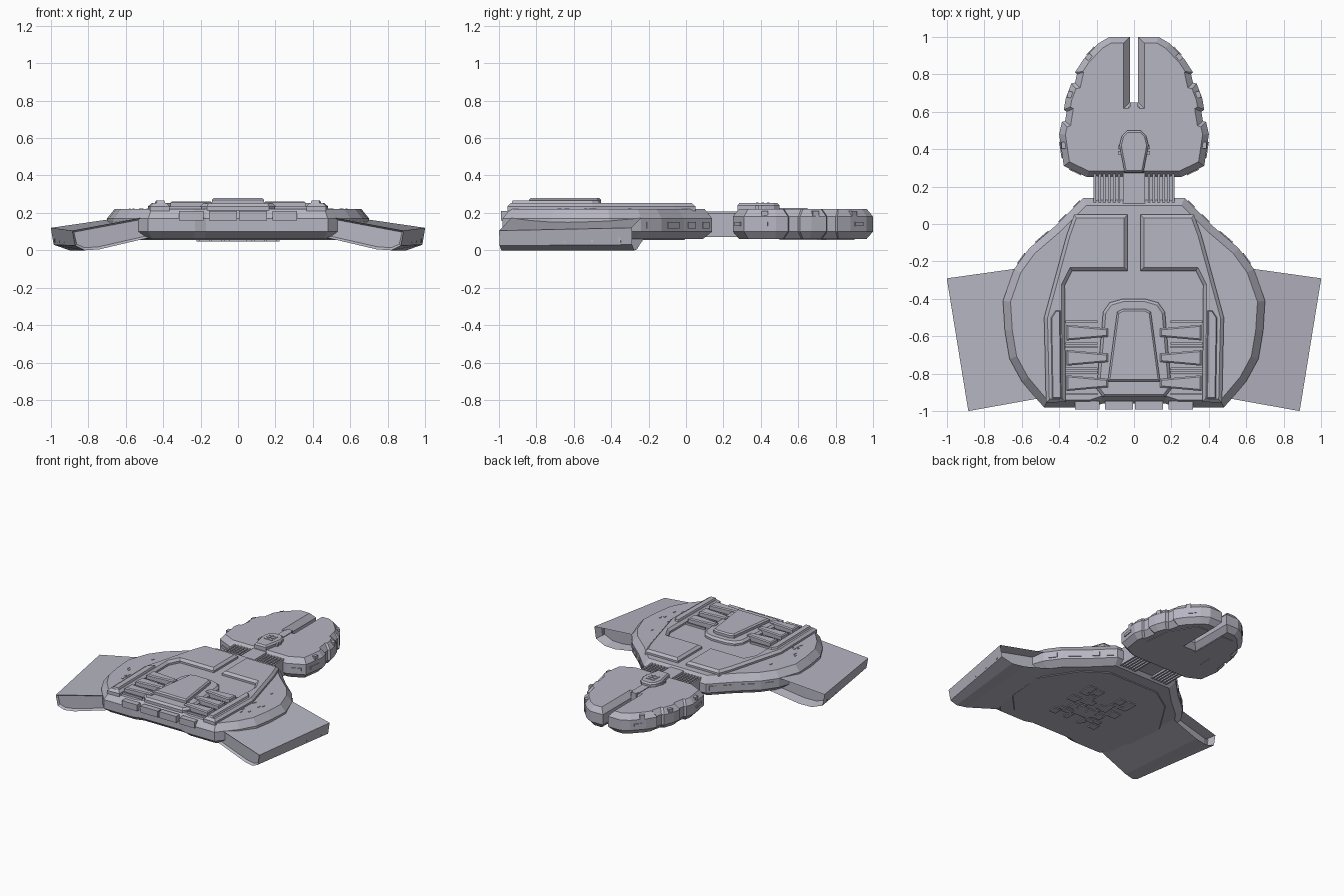
import bpy, bmesh, math, random
from mathutils import Vector, Matrix

random.seed(4)
if "Cube" in bpy.data.objects:
    bpy.data.objects.remove(bpy.data.objects["Cube"])

grey = bpy.data.materials.new("lavender grey")
grey.use_nodes = True
COLOUR = (0.47, 0.465, 0.54, 1)
grey.diffuse_color = COLOUR
grey.node_tree.nodes["Principled BSDF"].inputs["Base Color"].default_value = COLOUR


def finish(name, bm):
    bmesh.ops.recalc_face_normals(bm, faces=bm.faces)
    mesh = bpy.data.meshes.new(name)
    bm.to_mesh(mesh)
    bm.free()
    mesh.materials.append(grey)
    ob = bpy.data.objects.new(name, mesh)
    bpy.context.collection.objects.link(ob)
    return ob


def mirrored(half):
    """Closed anticlockwise outline from its right half, listed rear to front."""
    return half + [(-x, y) for x, y in reversed(half)]


def inset(pts, d):
    """Mitred inward offset of an anticlockwise outline."""
    out = []
    for i, p in enumerate(pts):
        a, b, c = Vector(pts[i - 1]), Vector(p), Vector(pts[(i + 1) % len(pts)])
        u, v = (b - a).normalized(), (c - b).normalized()
        n1, n2 = Vector((-u.y, u.x)), Vector((-v.y, v.x))
        out.append(b + (n1 + n2) * d / max(0.3, 1 + n1.dot(n2)))
    return out


def loft(name, outline, levels):
    """Stack copies of an outline; levels are (height, inset)."""
    bm = bmesh.new()
    rings = [[bm.verts.new((p[0], p[1], z)) for p in inset(outline, d)] for z, d in levels]
    for lo, hi in zip(rings, rings[1:]):
        for i in range(len(lo)):
            bm.faces.new((lo[i - 1], lo[i], hi[i], hi[i - 1]))
    bm.faces.new(rings[0][::-1])
    bm.faces.new(rings[-1])
    return finish(name, bm)


def boxes(name, items):
    """One object made from boxes given as (centre, size, turn about z)."""
    bm = bmesh.new()
    for c, s, turn in items:
        m = Matrix.Translation(c) @ Matrix.Rotation(turn, 4, "Z") @ Matrix.Diagonal((*s, 1))
        bmesh.ops.create_cube(bm, size=1, matrix=m)
    return finish(name, bm)


def flip(pts):
    return [(-x, y) for x, y in reversed(pts)]


def edge_plates(name, outline, z, height, skip):
    """Thin plates fixed to the vertical rim of an outline."""
    items = []
    for i, p in enumerate(outline):
        a, b = Vector(outline[i - 1]), Vector(p)
        e = b - a
        mid = (a + b) / 2
        if e.length < 0.09 or skip(mid):
            continue
        items.append(((mid.x, mid.y, z), (e.length * 0.5, 0.012, height), math.atan2(e.y, e.x)))
    return boxes(name, items)


# Main hull: faceted disc with a chamfered rim and a notched stern
hull = mirrored([(0.17, -0.96), (0.23, -0.98), (0.48, -0.98), (0.52, -0.935), (0.6, -0.84),
                 (0.665, -0.72), (0.69, -0.57), (0.7, -0.41), (0.64, -0.24), (0.56, -0.13),
                 (0.42, -0.01), (0.34, 0.07), (0.27, 0.14)])
loft("main_hull", hull, [(0.06, 0.05), (0.1, 0), (0.17, 0), (0.22, 0.04)])
edge_plates("hull_rim_plates", hull, 0.135, 0.035, lambda m: m.y < -0.2 or m.y > 0.13)
boxes("stern_blocks", [((s * x, -0.968, 0.185), (w, 0.044, 0.05), 0)
                       for s in (-1, 1) for x, w in ((0.25, 0.13), (0.08, 0.15))])

# Raised deck on each side of the centre slot, wrapped around the engine bay
deck = [(0.035, -0.25), (0.33, -0.25), (0.37, -0.33), (0.365, -0.95), (0.47, -0.955),
        (0.48, -0.5), (0.36, -0.06), (0.32, 0.05), (0.035, 0.05)]
rail = [(0.385, -0.935), (0.44, -0.935), (0.447, -0.5), (0.42, -0.46), (0.39, -0.46)]
for side, turn in (("left", list), ("right", flip)):
    loft(side + "_deck", turn(deck), [(0.21, 0), (0.235, 0), (0.252, 0.018)])
    loft(side + "_deck_rail", turn(rail), [(0.245, 0), (0.265, 0.008)])

# Engine bay: frame, raised hatch and tapering ribs
frame = mirrored([(0.165, -0.925), (0.2, -0.88), (0.165, -0.47), (0.13, -0.42), (0.06, -0.4)])
loft("engine_frame", frame, [(0.21, 0), (0.235, 0), (0.25, 0.015)])
hatch = mirrored([(0.14, -0.84), (0.09, -0.47), (0.06, -0.455)])
loft("engine_hatch", hatch, [(0.24, 0), (0.27, 0), (0.28, 0.01)])
for i, y in enumerate((-0.58, -0.715, -0.85)):
    rib = [(0.14, y - 0.022), (0.36, y - 0.042), (0.36, y + 0.042), (0.14, y + 0.022)]
    for side, turn in (("left", list), ("right", flip)):
        loft(f"{side}_engine_rib_{i + 1}", turn(rib), [(0.21, 0), (0.255, 0), (0.262, 0.008)])
boxes("engine_bay_pipes", [((s * 0.28, y + d, 0.225), (0.17, 0.012, 0.02), 0)
                           for s in (-1, 1) for y in (-0.58, -0.715, -0.85) for d in (-0.058, 0.058)])

# Wings: drooping hollow boxes, swept and recessed at both ends
def wing(name, s):
    bm = bmesh.new()
    front = [(0.45, 0.2), (1.0, 0.12), (0.985, 0.03), (0.9, 0), (0.8, 0.005), (0.45, 0.085)]
    rear = [(0.4, 0.195), (0.885, 0.105), (0.87, 0.025), (0.82, 0), (0.74, 0.005), (0.4, 0.085)]
    a = [bm.verts.new((s * x, -0.24 - 0.14 * (x - 0.64), z)) for x, z in front]
    b = [bm.verts.new((s * x, -0.93 - 0.18 * (x - 0.5), z)) for x, z in rear]
    for i in range(len(a)):
        bm.faces.new((a[i - 1], a[i], b[i], b[i - 1]))
    ends = [bm.faces.new(a), bm.faces.new(b)]
    bmesh.ops.recalc_face_normals(bm, faces=bm.faces)
    for face, depth in zip(ends, (-0.08, -0.015)):
        bmesh.ops.inset_region(bm, faces=[face], thickness=0.014, depth=0)
        bmesh.ops.translate(bm, verts=face.verts, vec=face.normal * depth)
    return finish(name, bm)


for side, s in (("left", 1), ("right", -1)):
    wing(side + "_wing", s)
    # Upright ribs along the outer wall
    boxes(side + "_wing_ribs", [((s * (0.98 - 0.115 * t), -0.3 - 0.67 * t, 0.072),
                                 (0.02, 0.012, 0.06), -s * 0.16) for t in (0.08, 0.3, 0.52, 0.74, 0.95)])

# Neck: bundle of slats between hull and forward pod
boxes("neck_core", [((0, 0.19, 0.135), (0.4, 0.2, 0.1), 0), ((0, 0.19, 0.145), (0.12, 0.18, 0.125), 0)])
boxes("neck_slats", [((s * (0.08 + 0.026 * i), 0.19, 0.135), (0.013, 0.18, 0.13), 0)
                     for s in (-1, 1) for i in range(6)])
boxes("neck_side_bars", [((s * 0.205, 0.19, 0.09 + 0.03 * i), (0.02, 0.18, 0.014), 0)
                         for s in (-1, 1) for i in range(4)])

# Forward pod: slotted oval with notches in the rim
pod = mirrored([(0.25, 0.25), (0.375, 0.31), (0.4, 0.48), (0.385, 0.545), (0.368, 0.55), (0.36, 0.6),
                (0.375, 0.61), (0.365, 0.67), (0.335, 0.75), (0.315, 0.755), (0.305, 0.8), (0.315, 0.81),
                (0.27, 0.88), (0.19, 0.965), (0.13, 1.0), (0.022, 1.0), (0.022, 0.65)])
loft("forward_pod", pod, [(0.06, 0.035), (0.1, 0), (0.18, 0), (0.22, 0.033)])
edge_plates("pod_rim_plates", pod, 0.14, 0.02, lambda m: abs(m.x) < 0.1)
boxes("pod_chamfer_clips", [((s * x, y, 0.195), (0.03, 0.035, 0.03), s * t) for s in (-1, 1)
                            for x, y, t in ((0.372, 0.42, 0), (0.34, 0.69, 0.3), (0.24, 0.89, 0.8))])

# Cabin on the pod with a short spine and roof fittings
cabin = mirrored([(0.05, 0.275), (0.078, 0.42), (0.065, 0.47), (0.035, 0.5)])
loft("cabin", cabin, [(0.21, 0), (0.24, 0), (0.252, 0.01)])
boxes("cabin_roof_fittings", [((s * 0.02, y, 0.252), (0.028, 0.014, 0.008), 0)
                              for s in (-1, 1) for y in (0.38, 0.41, 0.44)])
boxes("cabin_side_fittings", [((s * 0.07, y, 0.23), (0.03, 0.02, 0.018), 0)
                              for s in (-1, 1) for y in (0.38, 0.41)])
boxes("pod_spine", [((0, 0.56, 0.218), (0.06, 0.13, 0.014), 0), ((0, 0.63, 0.2), (0.044, 0.04, 0.05), 0)])

# Underside: stepped plates, bay and scattered fittings
belly = mirrored([(0.4, -0.86), (0.55, -0.7), (0.58, -0.4), (0.4, -0.12), (0.22, 0)])
loft("belly_plate", belly, [(0.055, 0.01), (0.065, 0)])
keel = [(0.06, 0.68), (0.06, 0.6), (0.2, 0.6), (0.2, 0.5), (0.3, 0.5), (0.28, 0.7), (0.16, 0.9), (0.06, 0.9)]
for side, turn in (("left", list), ("right", flip)):
    loft(side + "_pod_keel_plate", turn(keel), [(0.056, 0), (0.065, 0)])
fittings = []
for i in range(22):
    x, y = random.uniform(0.03, 0.2), random.uniform(-0.7, -0.25)
    size = (random.uniform(0.02, 0.08), random.uniform(0.02, 0.08), 0.012)
    fittings += [((s * x, y, 0.054), size, 0) for s in (-1, 1)]
boxes("belly_fittings", fittings)

# Small flush fittings strewn over the upper hull
dots = [((s * random.uniform(0.48, 0.58), random.uniform(-0.7, -0.3), 0.221), (0.01, 0.02, 0.006), 0)
        for s in (-1, 1) for _ in range(8)]
boxes("hull_top_fittings", dots)
